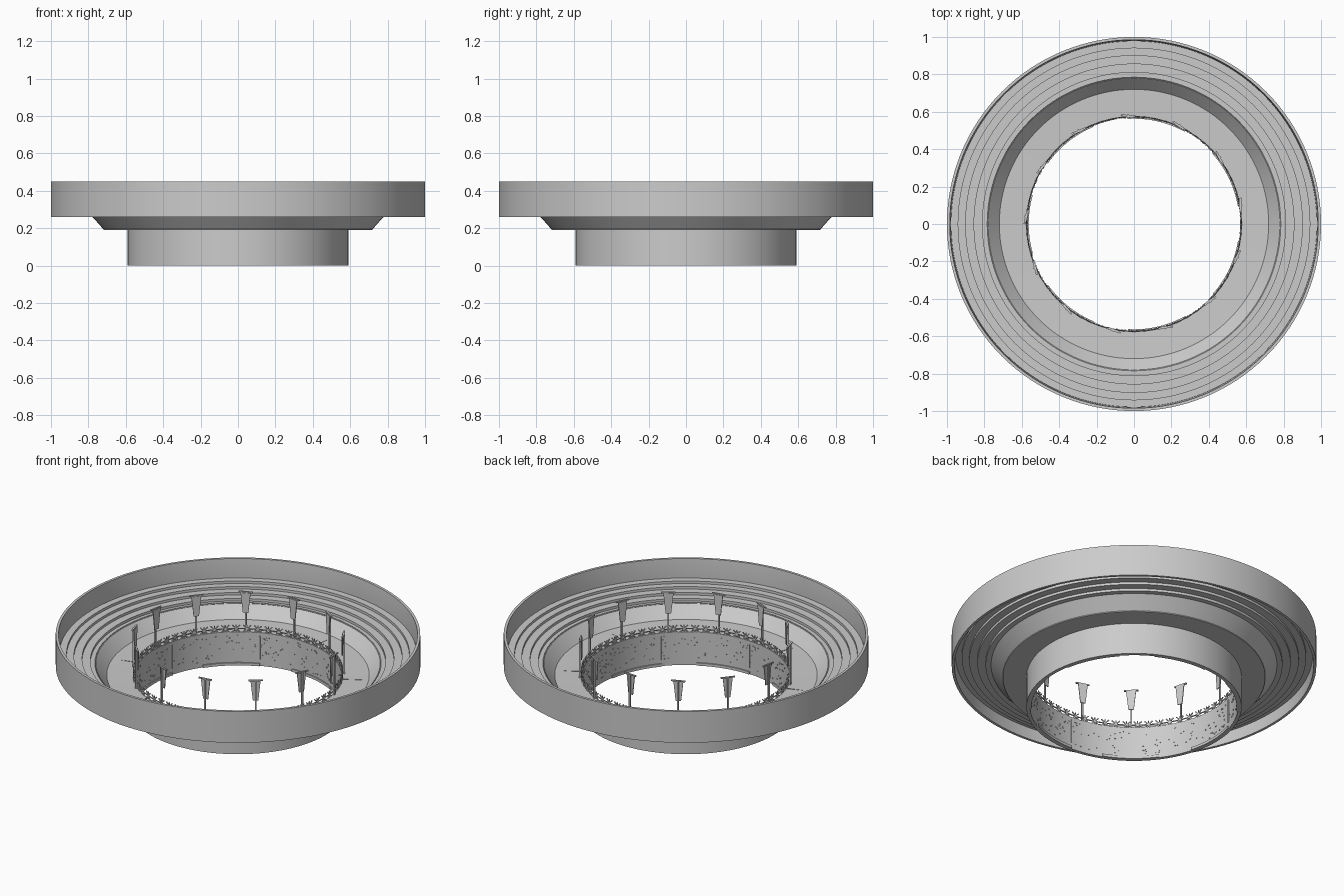
import bpy, bmesh, math, random
from mathutils import Matrix, Vector

if "Cube" in bpy.data.objects:
    bpy.data.objects.remove(bpy.data.objects["Cube"])

SEG = 128
random.seed(4)


def finish(bm, name, smooth=False):
    bmesh.ops.recalc_face_normals(bm, faces=bm.faces)
    me = bpy.data.meshes.new(name)
    bm.to_mesh(me)
    bm.free()
    ob = bpy.data.objects.new(name, me)
    bpy.context.collection.objects.link(ob)
    if smooth:
        bpy.context.view_layer.objects.active = ob
        ob.select_set(True)
        bpy.ops.object.shade_smooth_by_angle(angle=math.radians(25))
        ob.select_set(False)
    return ob


def lathe(bm, profile, a0=0.0, a1=360.0):
    """Sweep a closed (radius, z) profile around the z axis."""
    full = a1 - a0 >= 360
    n = max(2, round(SEG * (a1 - a0) / 360))
    rings = []
    for i in range(n if full else n + 1):
        a = math.radians(a0 + (a1 - a0) * i / n)
        rings.append([bm.verts.new((r * math.cos(a), r * math.sin(a), z)) for r, z in profile])
    m = len(profile)
    for i in range(n):
        p, q = rings[i], rings[(i + 1) % len(rings)]
        for j in range(m):
            k = (j + 1) % m
            bm.faces.new((p[j], q[j], q[k], p[k]))
    if not full:
        bm.faces.new(rings[0])
        bm.faces.new(rings[-1])


def ring(name, profile):
    bm = bmesh.new()
    lathe(bm, profile)
    return finish(bm, name, True)


def place(deg, r, z):
    """Frame on the circle: local x is tangent, local y points outward."""
    a = math.radians(deg)
    return Matrix.Rotation(a - math.pi / 2, 4, 'Z') @ Matrix.Translation((0, r, z))


def box(bm, frame, size):
    bmesh.ops.create_cube(bm, size=1, matrix=frame @ Matrix.Diagonal((*size, 1)))


# Main shells
ring("outer_wall", [(1.0, .26), (1.0, .45), (.985, .45), (.978, .35), (.985, .26)])
ring("arena_wall", [(.59, 0), (.59, .19), (.57, .20), (.57, 0)])
ring("walkway_floor", [(.57, .19), (.72, .19), (.72, .205), (.57, .2)])
ring("sloped_bank", [(.72, .195), (.785, .268), (.785, .278), (.72, .205)])

# Seating terraces as a thin stepped shell
top = [(.78, .275)]
edges = [.81, .855, .90, .94, .983]
z = .275
for r in edges:
    top.append((r, z))
    z += .015
    top.append((r, z))
bottom = [(r + .004, h - .008) for r, h in top]
top[-1] = (.983, .35)
ring("seating_terraces", top + bottom[::-1])

# Fence of crossed stakes on the arena edge
bm = bmesh.new()
for i in range(60):
    f = place(i * 6, .574, .218)
    for s in (-1, 1):
        box(bm, f @ Matrix.Rotation(s * math.radians(45), 4, 'Y'), (.006, .005, .06))
    box(bm, f, (.005, .005, .045))
finish(bm, "stake_fence")
ring("fence_rail", [(.572, .215), (.577, .215), (.577, .22), (.572, .22)])

# Thirteen tapering banners on poles
poles, cloths = bmesh.new(), bmesh.new()
for i in range(13):
    deg = 93 + i * 360 / 13
    f = place(deg, .583, 0) @ Matrix.Rotation(math.radians(-8), 4, 'Z')
    box(poles, f @ Matrix.Translation((0, 0, .315)), (.009, .009, .25))
    box(poles, f @ Matrix.Translation((0, -.004, .438)), (.08, .009, .007))
    front = [(-.028, .435), (.028, .435), (.015, .315), (-.015, .315)]
    a = [cloths.verts.new(f @ Vector((x, -.012, h))) for x, h in front]
    b = [cloths.verts.new(f @ Vector((x, -.007, h))) for x, h in front]
    cloths.faces.new(a)
    cloths.faces.new(b)
    for j in range(4):
        cloths.faces.new((a[j], a[j - 1], b[j - 1], b[j]))
finish(poles, "banner_poles")
finish(cloths, "banner_cloths")

# Small studs scattered over the inside of the arena wall
bm = bmesh.new()
for i in range(420):
    f = place(random.uniform(0, 360), .569, random.uniform(.03, .18))
    box(bm, f, (.006, .004, .005))
finish(bm, "wall_studs")

# Low kerb segments and door posts at the foot of the wall
bm = bmesh.new()
for i in range(7):
    lathe(bm, [(.563, 0), (.571, 0), (.571, .016), (.563, .016)], i * 360 / 7 + 10, i * 360 / 7 + 42)
finish(bm, "wall_kerbs")
bm = bmesh.new()
for i in range(7):
    box(bm, place(i * 360 / 7 + 10, .568, .11), (.006, .006, .14))
finish(bm, "door_posts")

# Joint on the outside of the arena wall and seams across the walkway
bm = bmesh.new()
box(bm, place(245.5, .59, .095), (.004, .004, .19))
for d in (30, 78, 150, 198, 246, 342):
    box(bm, place(d, .645, .2025), (.003, .14, .003))
finish(bm, "masonry_joints")
